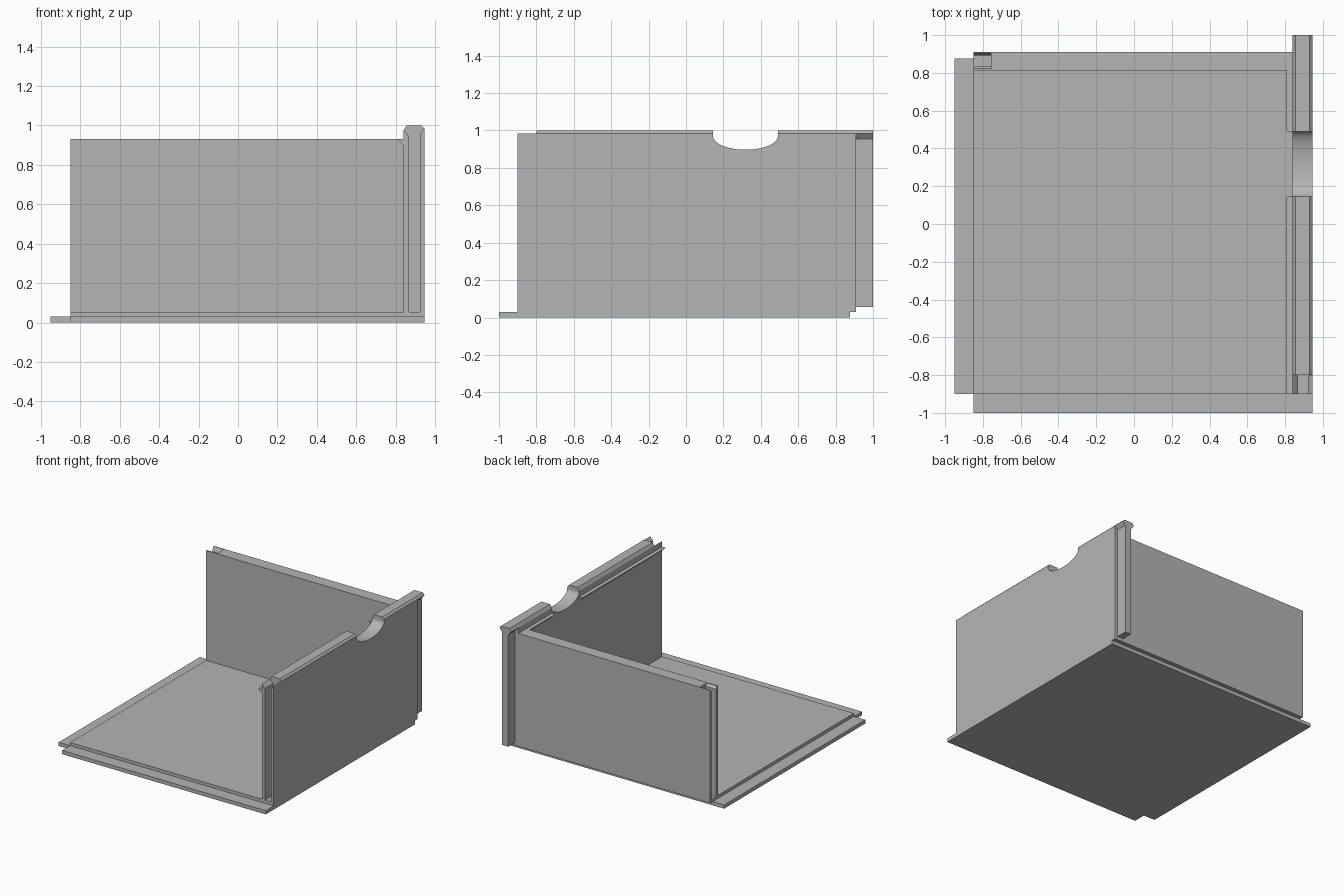
import bpy, bmesh, math
from mathutils import Vector

cube = bpy.data.objects.get("Cube")
if cube:
    bpy.data.objects.remove(cube, do_unlink=True)

grey = bpy.data.materials.new("plain grey")
grey.use_nodes = True
GREY = (0.46, 0.46, 0.46, 1)
grey.diffuse_color = GREY
grey.node_tree.nodes["Principled BSDF"].inputs["Base Color"].default_value = GREY


def prism(name, profile, axis, start, end):
    """Extrude a 2D profile along an axis: x takes (y, z), y takes (x, z), z takes (x, y)."""
    i = "xyz".index(axis)

    def point(p):
        v = list(p)
        v.insert(i, start)
        return v

    bm = bmesh.new()
    face = bm.faces.new([bm.verts.new(point(p)) for p in profile])
    ext = bmesh.ops.extrude_face_region(bm, geom=[face])
    move = Vector((0, 0, 0))
    move[i] = end - start
    bmesh.ops.translate(bm, vec=move,
                        verts=[g for g in ext["geom"] if isinstance(g, bmesh.types.BMVert)])
    bmesh.ops.recalc_face_normals(bm, faces=bm.faces)
    mesh = bpy.data.meshes.new(name)
    bm.to_mesh(mesh)
    bm.free()
    mesh.materials.append(grey)
    obj = bpy.data.objects.new(name, mesh)
    bpy.context.collection.objects.link(obj)
    return obj


def rect(a, b, c, d):
    return [(a, c), (b, c), (b, d), (a, d)]


# Main levels and limits
LIP, FLOOR, RIM, TOP = 0.03, 0.055, 0.93, 1.0
LEFT, RIGHT, FRONT, BACK = -0.85, 0.945, -0.9, 0.91
INNER = 0.84                 # inside face of the side wall
KEY_IN, KEY_OUT = 0.868, 0.922   # neck of the sliding joint
KEY_Z = 0.95                 # where the joint starts to flare

# Floor with a low lip on two open edges and a rebate under the back
prism("floor_lip", [(LEFT, -1), (RIGHT, -1), (RIGHT, 0.877), (-0.95, 0.877),
                    (-0.95, FRONT), (LEFT, FRONT)], "z", 0, LIP)
prism("floor_panel", rect(LEFT, RIGHT, FRONT, BACK), "z", LIP, FLOOR)

# Side wall with a chamfered top
head = [(RIGHT, 0.985), (0.93, TOP), (0.855, TOP), (INNER, 0.975)]
side_wall = prism("side_wall", [(INNER, FLOOR), (RIGHT, FLOOR)] + head, "y", -0.8, BACK)

# Flared tongue at the back of the side wall
prism("side_tongue", [(KEY_IN, FLOOR), (KEY_OUT, FLOOR), (KEY_OUT, KEY_Z + 0.005)]
      + head + [(KEY_IN, KEY_Z - 0.005)], "y", BACK, 1)

# Two jaws of the matching groove at the front of the side wall
prism("side_groove_inner", [(INNER, FLOOR), (KEY_IN, FLOOR), (KEY_IN, KEY_Z - 0.005),
                            (INNER, 0.975)], "y", FRONT, -0.8)
prism("side_groove_outer", [(KEY_OUT, FLOOR), (RIGHT, FLOOR), (RIGHT, 0.985),
                            (KEY_OUT, KEY_Z + 0.005)], "y", FRONT, -0.8)

# Finger notch in the side wall
MID, HALF = 0.318, 0.173
arc = [(MID + HALF * math.cos(t), 0.97 - 0.073 * math.sin(t))
       for t in (math.pi * k / 32 for k in range(33))]
cutter = prism("notch_cutter", [(MID - HALF, 1.1), (MID + HALF, 1.1)] + arc, "x", 0.7, 1.1)
cutter.hide_render = True
cutter.hide_viewport = True
cut = side_wall.modifiers.new("finger_notch", "BOOLEAN")
cut.operation = "DIFFERENCE"
cut.solver = "EXACT"
cut.object = cutter
bpy.context.view_layer.objects.active = side_wall
side_wall.select_set(True)
bpy.ops.object.modifier_apply(modifier=cut.name)
bpy.data.objects.remove(cutter, do_unlink=True)
bpy.ops.object.shade_smooth_by_angle(angle=math.radians(25))

# Small supporting ledge inside the side wall, broken at the notch
ledge = [(0.808, RIM), (INNER, RIM), (INNER, 0.9)]
prism("ledge_front", ledge, "y", FRONT, MID - HALF)
prism("ledge_back", ledge, "y", MID + HALF, 0.812)

# Back wall with a flared groove in its free end
B_IN = 0.812
prism("back_wall", rect(B_IN, BACK, FLOOR, RIM), "x", -0.758, INNER)
prism("back_groove_inner", [(B_IN, FLOOR), (0.837, FLOOR), (0.837, 0.91),
                            (0.822, RIM), (B_IN, RIM)], "x", LEFT, -0.758)
prism("back_groove_outer", [(0.892, FLOOR), (BACK, FLOOR), (BACK, RIM),
                            (0.905, RIM), (0.892, 0.9)], "x", LEFT, -0.758)
